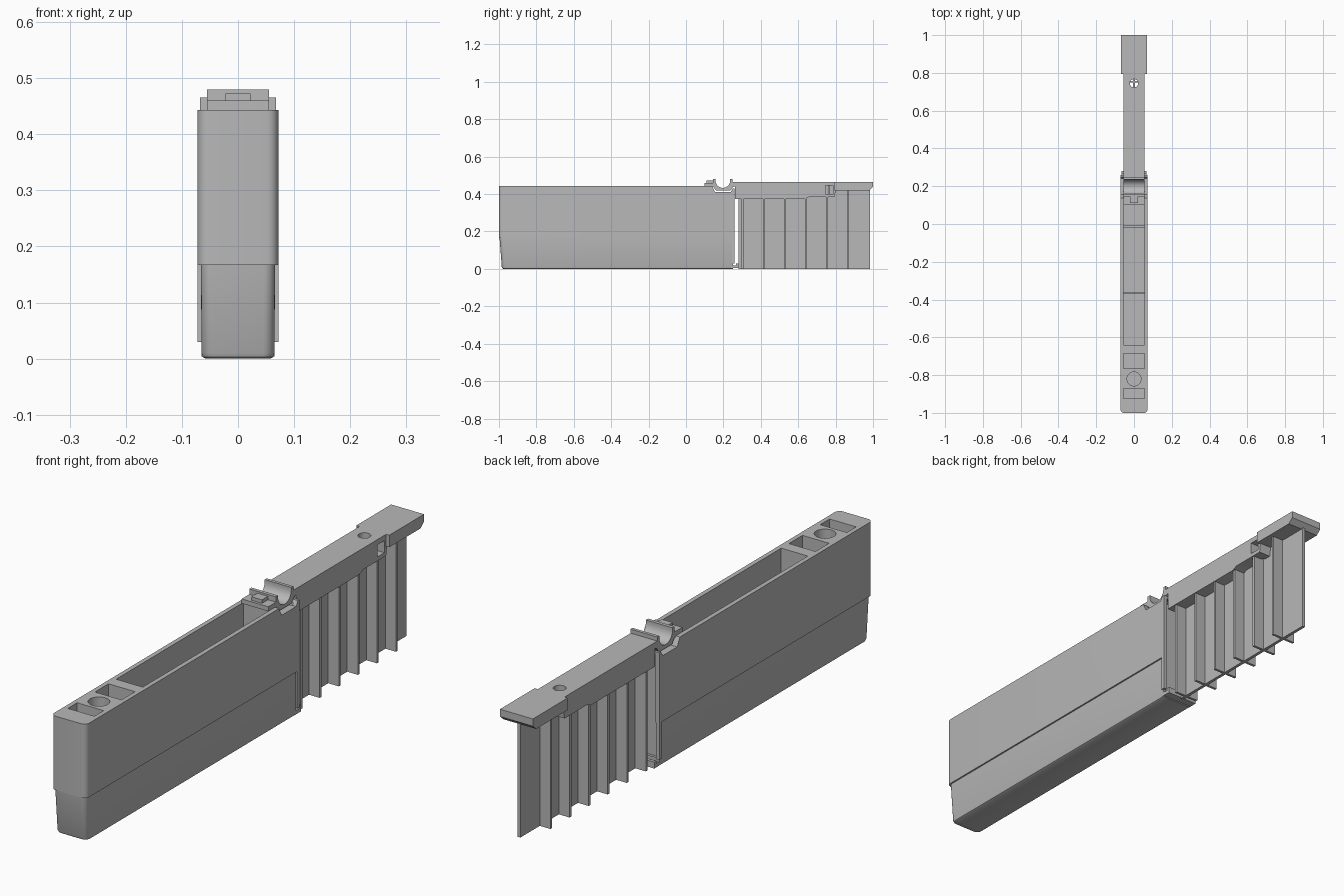
import bpy, bmesh
from math import sin, cos, pi

cube = bpy.data.objects.get("Cube")
if cube:
    bpy.data.objects.remove(cube, do_unlink=True)

grey = bpy.data.materials.new("plain grey")
grey.use_nodes = True
grey.diffuse_color = (0.48, 0.48, 0.48, 1)
grey.node_tree.nodes["Principled BSDF"].inputs["Base Color"].default_value = grey.diffuse_color


def loft(name, rings):
    """Closed solid through rings that have equal point counts."""
    bm = bmesh.new()
    rows = [[bm.verts.new(p) for p in ring] for ring in rings]
    n = len(rows[0])
    for a, b in zip(rows, rows[1:]):
        for i in range(n):
            j = (i + 1) % n
            bm.faces.new((a[i], a[j], b[j], b[i]))
    bm.faces.new(rows[0][::-1])
    bm.faces.new(rows[-1])
    bmesh.ops.recalc_face_normals(bm, faces=bm.faces)
    mesh = bpy.data.meshes.new(name)
    bm.to_mesh(mesh)
    bm.free()
    mesh.materials.append(grey)
    ob = bpy.data.objects.new(name, mesh)
    bpy.context.collection.objects.link(ob)
    return ob


def box(name, x0, x1, y0, y1, z0, z1):
    return loft(name, [[(x0, y0, z), (x1, y0, z), (x1, y1, z), (x0, y1, z)] for z in (z0, z1)])


def side_profile(name, half, points):
    return loft(name, [[(x, y, z) for y, z in points] for x in (-half, half)])


def cylinder(name, y, r, z0, z1, n=32):
    return loft(name, [[(r * cos(2 * pi * i / n), y + r * sin(2 * pi * i / n), z)
                        for i in range(n)] for z in (z0, z1)])


def footprint(half, front, back, z, r=0.02, n=6):
    """Outline with square back corners and rounded front corners."""
    right = [(half - r + r * sin(a), front + r - r * cos(a), z)
             for a in (pi / 2 * i / n for i in range(n + 1))]
    left = [(-x, y, z) for x, y, z in reversed(right)]
    return right + [(half, back, z), (-half, back, z)] + left


def cut(target, cutters):
    for c in cutters:
        c.hide_render = True
        mod = target.modifiers.new("cut", "BOOLEAN")
        mod.operation = "DIFFERENCE"
        mod.solver = "EXACT"
        mod.object = c
        bpy.context.view_layer.objects.active = target
        bpy.ops.object.modifier_apply(modifier=mod.name)
        bpy.data.objects.remove(c, do_unlink=True)


def smooth(ob):
    bpy.ops.object.select_all(action="DESELECT")
    ob.select_set(True)
    bpy.context.view_layer.objects.active = ob
    bpy.ops.object.shade_smooth_by_angle(angle=0.6)


# Body: wider upper case above a slimmer tapered foot
STEP, TOP, BACK = 0.167, 0.443, 0.26
upper = loft("upper_case", [footprint(0.072, -1, BACK, z) for z in (STEP, TOP)])
lower = loft("lower_case", [
    footprint(0.058, -0.977, BACK - 0.01, 0),
    footprint(0.063, -0.982, BACK - 0.01, 0.003),
    footprint(0.065, -0.985, BACK - 0.01, 0.01),
    footprint(0.066, -0.997, BACK - 0.01, STEP)])

# Long compartment, small pockets, cradle notch and rear recess
for part in (upper, lower):
    cut(part, [box("long_pocket_cutter", -0.055, 0.055, -0.64, 0.11, 0.03, 0.5),
               box("rear_recess_cutter", -0.057, 0.057, 0.24, 0.3, 0.03, 0.42)])
cut(upper, [
    box("middle_pocket_cutter", -0.055, 0.055, -0.765, -0.685, 0.3, 0.5),
    box("front_pocket_cutter", -0.055, 0.055, -0.925, -0.87, 0.38, 0.5),
    cylinder("round_pocket_cutter", -0.82, 0.037, 0.3, 0.5),
    side_profile("notch_cutter", 0.1, [(0.13, 0.46), (0.155, 0.412), (0.24, 0.412),
                                       (0.25, 0.43), (0.3, 0.43), (0.3, 0.46)])])
smooth(upper)
smooth(lower)

# Low dividers on the compartment floor
for y in (-0.365, -0.015):
    box("floor_divider", -0.055, 0.055, y - 0.006, y + 0.006, 0.029, 0.06)

# Rear rim flanges and bottom tab
for side in (-1, 1):
    x0, x1 = sorted((side * 0.058, side * 0.072))
    box("rear_flange", x0, x1, 0.245, BACK, 0.03, STEP)
box("bottom_tab", -0.065, 0.065, 0.24, 0.28, 0.004, 0.018)
box("bottom_tab_lip", -0.065, 0.065, 0.268, 0.28, 0.018, 0.028)

# Hinge cradle with a round channel
arc = [(0.197 - 0.039 * cos(pi * i / 14), 0.472 - 0.039 * sin(pi * i / 14)) for i in range(15)]
cradle = side_profile("hinge_cradle", 0.055,
                      [(0.10, 0.443), (0.10, 0.46), (0.145, 0.46), (0.145, 0.48), (0.158, 0.48)]
                      + arc + [(0.236, 0.48), (0.248, 0.48), (0.248, 0.455), (0.264, 0.455),
                               (0.264, 0.443), (0.25, 0.437), (0.238, 0.42), (0.16, 0.42),
                               (0.147, 0.437)])
smooth(cradle)
box("cradle_stop", -0.022, 0.022, 0.11, 0.15, 0.44, 0.473)

# Rear arm with stepped underside, pin hole and side window
arm = side_profile("rear_arm", 0.055, [(0.262, 0.375), (0.64, 0.375), (0.66, 0.385), (0.795, 0.385),
                                       (0.80, 0.42), (0.80, 0.465), (0.262, 0.465)])
cut(arm, [cylinder("pin_hole_cutter", 0.745, 0.022, 0.3, 0.5),
          box("window_cutter", 0.01, 0.1, 0.745, 0.785, 0.40, 0.445)])
smooth(arm)
box("arm_link", -0.055, 0.055, 0.245, 0.265, 0.443, 0.465)

# Wide end head with a chamfered lower edge
side_profile("end_head", 0.068, [(0.795, 0.42), (0.98, 0.42), (1, 0.438), (1, 0.465), (0.795, 0.465)])

# Thin central web crossed by a row of vertical fins
side_profile("central_web", 0.006, [(0.28, 0), (0.985, 0), (0.985, 0.425), (0.79, 0.425),
                                    (0.79, 0.39), (0.28, 0.39)])
for i in range(6):
    y = 0.303 + 0.1125 * i
    box("cross_fin", -0.05, 0.05, y - 0.005, y + 0.005, 0, 0.422 if i == 5 else 0.388)
